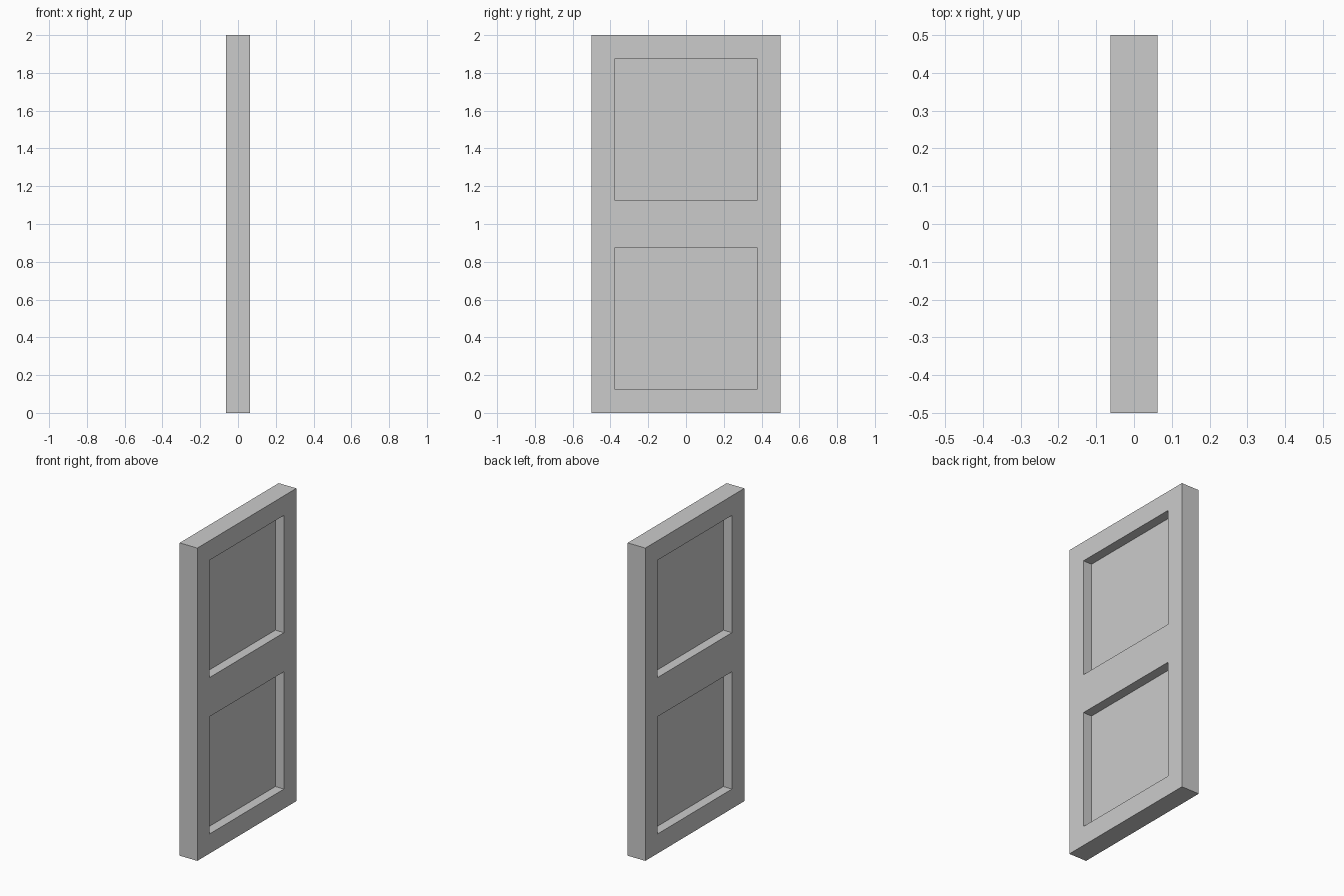
import bpy
import bmesh

if "Cube" in bpy.data.objects:
    bpy.data.objects.remove(bpy.data.objects["Cube"])

THICK = 0.125
YS = [-0.5, -0.375, 0.375, 0.5]
ZS = [0, 0.125, 0.875, 1.125, 1.875, 2]
OPENINGS = [(1, 1), (1, 3)]  # grid cells left open for the panels


def slab(name, cells, thick):
    """Quads in the YZ plane from grid cells, extruded to a slab centred on x = 0."""
    bm = bmesh.new()
    grid = [[bm.verts.new((-thick / 2, y, z)) for z in ZS] for y in YS]
    for i, j in cells:
        bm.faces.new((grid[i][j], grid[i + 1][j], grid[i + 1][j + 1], grid[i][j + 1]))
    bmesh.ops.delete(bm, geom=[v for v in bm.verts if not v.link_faces], context='VERTS')
    ext = bmesh.ops.extrude_face_region(bm, geom=bm.faces[:], use_keep_orig=True)
    verts = [g for g in ext["geom"] if isinstance(g, bmesh.types.BMVert)]
    bmesh.ops.translate(bm, verts=verts, vec=(thick, 0, 0))
    bmesh.ops.recalc_face_normals(bm, faces=bm.faces[:])
    mesh = bpy.data.meshes.new(name)
    bm.to_mesh(mesh)
    bm.free()
    obj = bpy.data.objects.new(name, mesh)
    bpy.context.collection.objects.link(obj)
    return obj


# Frame: stiles and rails around two square openings
frame_cells = [(i, j) for i in range(len(YS) - 1) for j in range(len(ZS) - 1)
               if (i, j) not in OPENINGS]
slab("door_frame", frame_cells, THICK)

# Thin recessed panels in the middle of the thickness
for label, cell in zip(("lower", "upper"), OPENINGS):
    slab(label + "_panel", [cell], 0.003)
